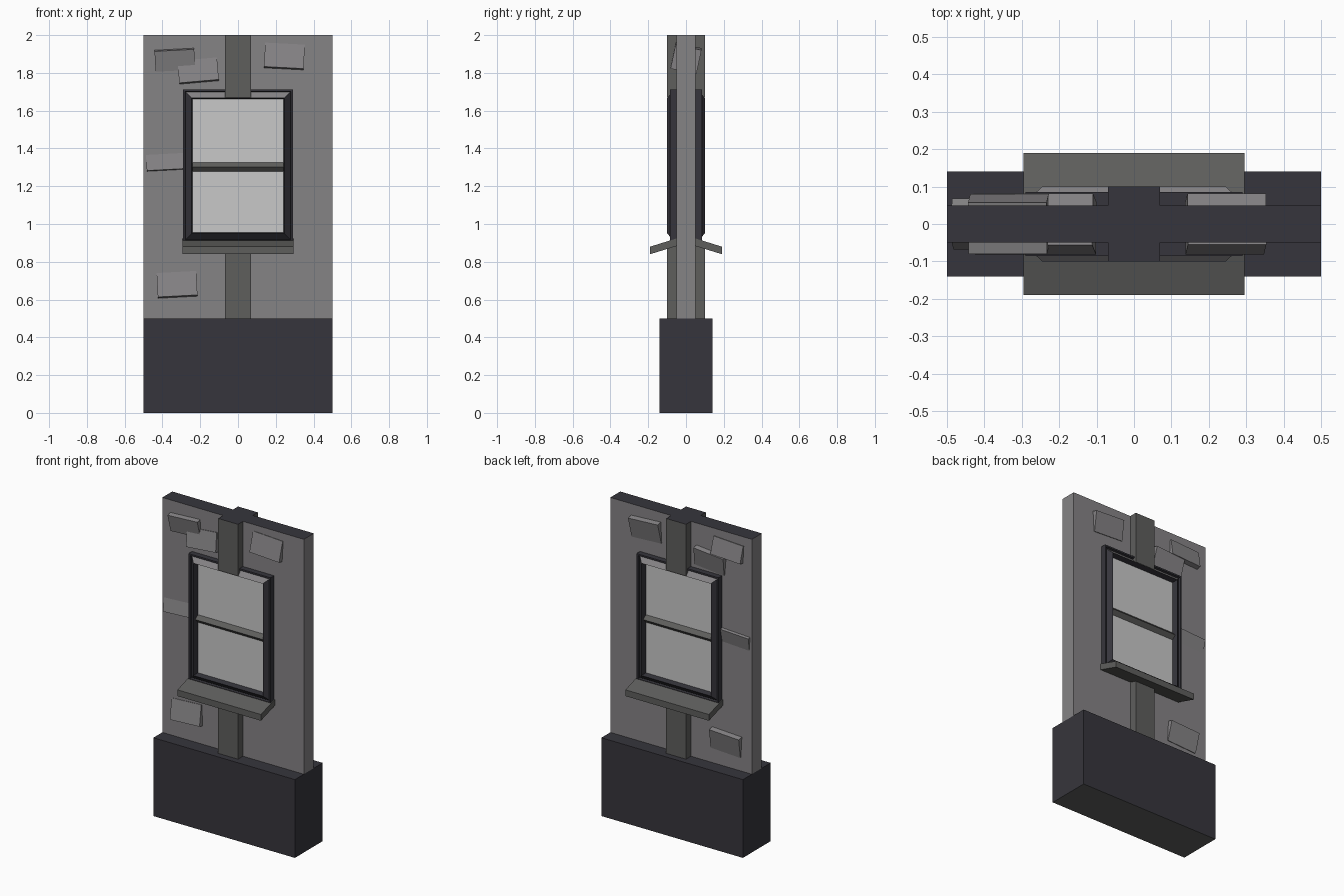
import bpy
import bmesh
from math import radians

cube = bpy.data.objects.get("Cube")
if cube:
    bpy.data.objects.remove(cube, do_unlink=True)


def material(name, rgb):
    m = bpy.data.materials.new(name)
    m.use_nodes = True
    m.diffuse_color = (*rgb, 1)
    m.node_tree.nodes["Principled BSDF"].inputs["Base Color"].default_value = (*rgb, 1)
    return m


DARK = material("dark slate", (.037, .036, .045))
WALL = material("wall grey", (.235, .227, .235))
TRIM = material("trim grey", (.112, .112, .108))
GLASS = material("pale pane", (.58, .58, .58))


def finish(name, bm, mats):
    bmesh.ops.recalc_face_normals(bm, faces=bm.faces)
    mesh = bpy.data.meshes.new(name)
    bm.to_mesh(mesh)
    bm.free()
    for m in mats:
        mesh.materials.append(m)
    ob = bpy.data.objects.new(name, mesh)
    bpy.context.collection.objects.link(ob)
    return ob


def box(name, width, depth, z0, z1, *mats, second=None):
    """Box centred on x and y; faces along the given z direction use the second material."""
    bm = bmesh.new()
    bmesh.ops.create_cube(bm, size=1)
    for v in bm.verts:
        v.co.x *= width
        v.co.y *= depth
        v.co.z = z1 if v.co.z > 0 else z0
    bm.normal_update()
    for f in bm.faces:
        if second and f.normal.z * second > .9:
            f.material_index = 1
    return finish(name, bm, mats)


def prism(name, half_width, profile, mat):
    """Extrude a (y, z) profile along x."""
    bm = bmesh.new()
    ends = [[bm.verts.new((x, y, z)) for y, z in profile] for x in (-half_width, half_width)]
    bm.faces.new(ends[0])
    bm.faces.new(ends[1])
    n = len(profile)
    for i in range(n):
        j = (i + 1) % n
        bm.faces.new((ends[0][i], ends[0][j], ends[1][j], ends[1][i]))
    return finish(name, bm, [mat])


# Plinth, wall and the pillar above and below the window
box("plinth", 1, .28, 0, .5, DARK, TRIM, second=-1)
box("wall", 1, .1, .5, 2, WALL, DARK, second=1)
box("lower_pillar", .14, .2, .5, .89, TRIM)
box("upper_pillar", .14, .2, 1.67, 2, TRIM, DARK, second=1)

# Window panes on both faces of the wall
box("window_panes", .49, .124, .94, 1.67, GLASS)


# Moulded frame: rectangular loops (inset, depth) joined into a ring
def window_frame(name, side):
    bm = bmesh.new()
    loops = []
    for inset, y in ((0, .045), (0, .086), (.01, .086), (.012, .07), (.045, .1), (.05, .06)):
        x, lo, hi = .29 - inset, .905 + inset, 1.712 - inset
        corners = ((-x, lo), (x, lo), (x, hi), (-x, hi))
        loops.append([bm.verts.new((cx, side * y, cz)) for cx, cz in corners])
    for k in range(len(loops) - 1):
        a, b = loops[k], loops[k + 1]
        for i in range(4):
            j = (i + 1) % 4
            f = bm.faces.new((a[i], a[j], b[j], b[i]))
            # The sloped head of the frame is light
            if k == 3 and i == 2:
                f.material_index = 1
    return finish(name, bm, [DARK, WALL])


for label, side in (("front", -1), ("back", 1)):
    window_frame(label + "_frame", side)
    # Ridged bar between the panes
    prism(label + "_bar", .242,
          [(side * .055, 1.27), (side * .085, 1.302), (side * .055, 1.333)], TRIM)
    # Sloping sill
    prism(label + "_sill", .295,
          [(side * y, z) for y, z in ((.045, .925), (.19, .88), (.19, .84), (.045, .885))], TRIM)

# Tilted stones passing through the wall: x, z, depth, height, pitch, roll
stones = [
    (-.335, 1.88, .14, .11, 12, -3),
    (-.21, 1.80, .14, .12, -12, -5),
    (.245, 1.877, .14, .13, -12, 3),
    (-.38, 1.33, .115, .11, -12, -3),
    (-.322, .668, .14, .13, -12, -3),
]
for i, (x, z, depth, height, pitch, roll) in enumerate(stones):
    stone = box(f"stone_{i + 1}", .21, depth, -height / 2, height / 2, WALL)
    stone.location = (x, 0, z)
    stone.rotation_euler = (radians(pitch), radians(roll), 0)
